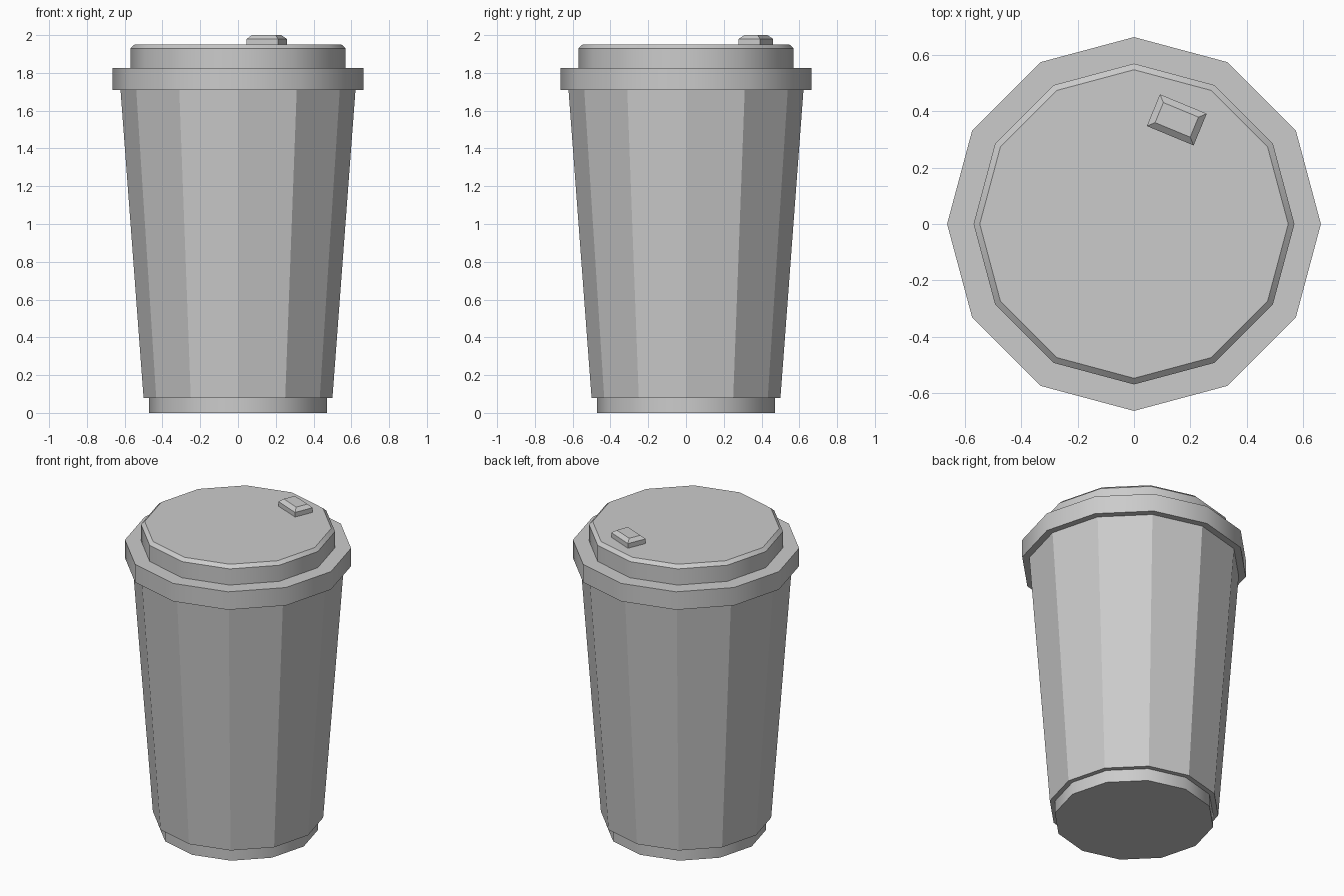
import bpy, bmesh, math

if "Cube" in bpy.data.objects:
    bpy.data.objects.remove(bpy.data.objects["Cube"])

SIDES = 12


def make_object(name, bm, smooth=False):
    bmesh.ops.recalc_face_normals(bm, faces=bm.faces)
    mesh = bpy.data.meshes.new(name)
    bm.to_mesh(mesh)
    bm.free()
    obj = bpy.data.objects.new(name, mesh)
    bpy.context.collection.objects.link(obj)
    if smooth:
        bpy.ops.object.select_all(action='DESELECT')
        obj.select_set(True)
        bpy.context.view_layer.objects.active = obj
        bpy.ops.object.shade_smooth_by_angle(angle=math.radians(35))
    return obj


def loft(name, rings, smooth=False):
    """Join equal-sized rings of points and cap both ends."""
    bm = bmesh.new()
    loops = [[bm.verts.new(p) for p in ring] for ring in rings]
    n = len(loops[0])
    for a, b in zip(loops, loops[1:]):
        for i in range(n):
            j = (i + 1) % n
            bm.faces.new((a[i], a[j], b[j], b[i]))
    bm.faces.new(loops[0][::-1])
    bm.faces.new(loops[-1])
    return make_object(name, bm, smooth)


def turned(name, profile, smooth=False):
    step = 2 * math.pi / SIDES
    rings = [[(r * math.cos(i * step), r * math.sin(i * step), z)
              for i in range(SIDES)] for r, z in profile]
    return loft(name, rings, smooth)


# Recessed foot and faceted tapering cup
turned("cup_foot", [(0.47, 0), (0.47, 0.08)], smooth=True)
turned("cup_body", [(0.5, 0.08), (0.622, 1.71)])

# Lid: wide rim, then raised top with a small bevel
turned("lid", [(0.664, 1.71), (0.664, 1.826), (0.57, 1.826),
               (0.57, 1.93), (0.548, 1.95)], smooth=True)

# Bevelled sip tab, turned to follow the lid edge
tab_rings = [[(sx * w / 2, sy * d / 2, z)
              for sx, sy in ((-1, -1), (1, -1), (1, 1), (-1, 1))]
             for w, d, z in ((0.18, 0.122, 0), (0.18, 0.122, 0.03),
                             (0.135, 0.077, 0.05))]
tab = loft("sip_tab", tab_rings)
tab.location = (0.152, 0.37, 1.95)
tab.rotation_euler.z = math.radians(-22.5)
